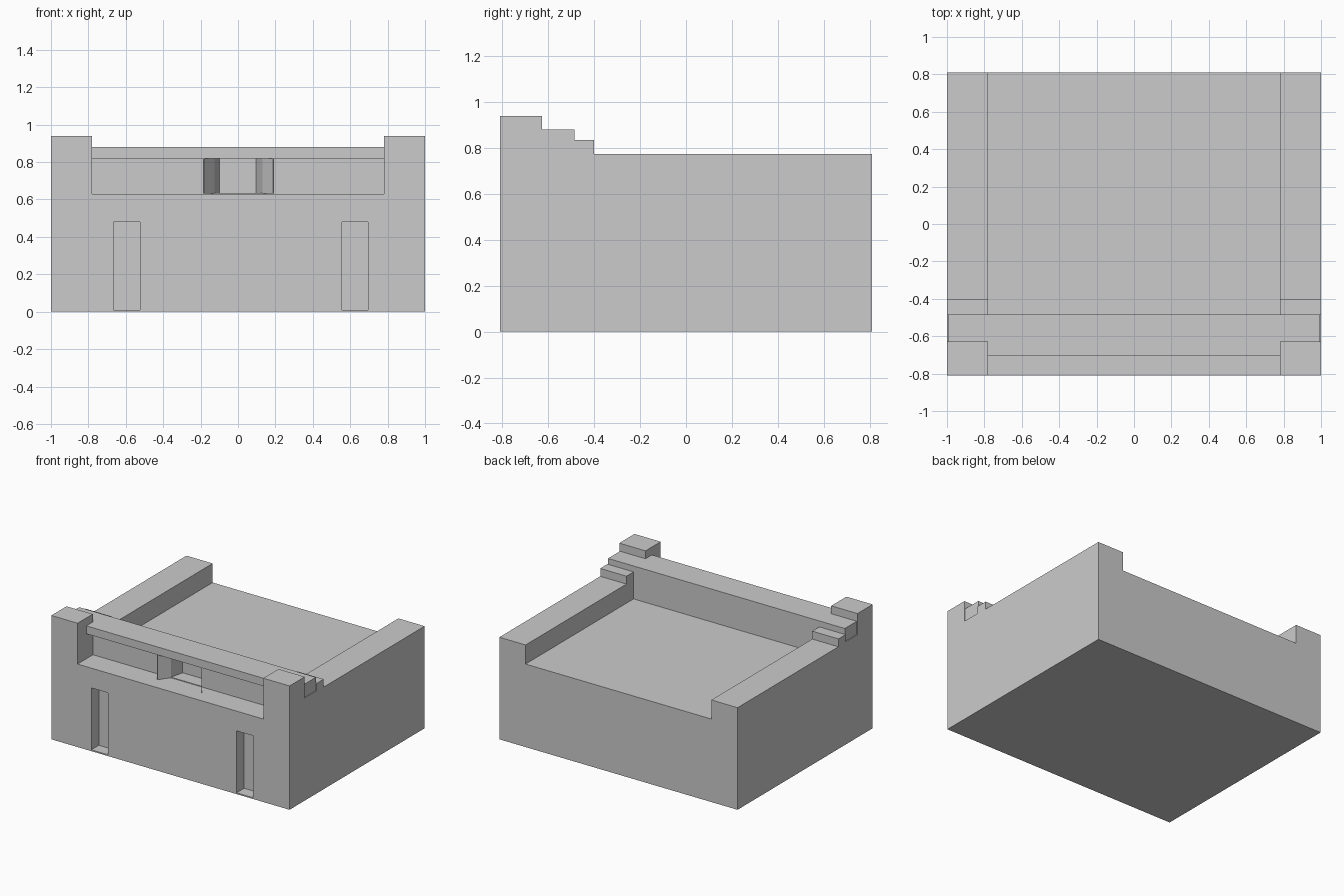
import bpy, bmesh
from mathutils import Vector

if "Cube" in bpy.data.objects:
    bpy.data.objects.remove(bpy.data.objects["Cube"])


def prism(name, pts, axis, lo, hi):
    """Extrude a 2D outline: axis 'x' takes (y, z) points, axis 'z' takes (x, y)."""
    def place(p, h):
        return (h, p[0], p[1]) if axis == 'x' else (p[0], p[1], h)
    bm = bmesh.new()
    face = bm.faces.new([bm.verts.new(place(p, lo)) for p in pts])
    new = bmesh.ops.extrude_face_region(bm, geom=[face])['geom']
    shift = Vector(place((0, 0), hi - lo))
    bmesh.ops.translate(bm, vec=shift, verts=[v for v in new if isinstance(v, bmesh.types.BMVert)])
    bmesh.ops.recalc_face_normals(bm, faces=bm.faces)
    me = bpy.data.meshes.new(name)
    bm.to_mesh(me)
    bm.free()
    ob = bpy.data.objects.new(name, me)
    bpy.context.collection.objects.link(ob)
    return ob


def box(name, x0, x1, y0, y1, z0, z1):
    return prism(name, [(x0, y0), (x1, y0), (x1, y1), (x0, y1)], 'z', z0, z1)


def boolean(target, tool, op):
    tool.hide_render = True
    mod = target.modifiers.new(op, 'BOOLEAN')
    mod.operation, mod.solver, mod.object = op, 'EXACT', tool
    bpy.context.view_layer.objects.active = target
    bpy.ops.object.modifier_apply(modifier=mod.name)
    bpy.data.objects.remove(tool)


# Middle of the building: front terrace, recessed wall with lintel, roof floor
body = prism("building", [(-.81, 0), (.81, 0), (.81, .63), (-.485, .63), (-.485, .88),
                          (-.705, .88), (-.705, .82), (-.625, .82), (-.625, .63),
                          (-.81, .63)], 'x', -.78, .78)

# Stepped side walls with corner towers
side = [(-.81, 0), (.81, 0), (.81, .775), (-.4, .775), (-.4, .835), (-.485, .835),
        (-.485, .88), (-.628, .88), (-.628, .94), (-.81, .94)]
for s in (-1, 1):
    boolean(body, prism("side_wall", side, 'x', *sorted((s * .78, s))), 'UNION')

# Slightly inset beam ends
for s in (-1, 1):
    x0, x1 = sorted((s * .994, s * 1.1))
    boolean(body, box("beam_inset", x0, x1, -.628, -.485, .78, .9), 'DIFFERENCE')

# Ground floor door recesses
for cx in (-.595, .625):
    boolean(body, box("door_recess", cx - .07, cx + .07, -.9, -.72, .01, .48), 'DIFFERENCE')

# Tapered balcony doorway
boolean(body, prism("doorway", [(-.125, -.66), (.13, -.66), (.13, -.625), (.097, -.52),
                                (-.1, -.52), (-.125, -.625)], 'z', .635, .82), 'DIFFERENCE')

# Open balcony door leaves
for s, name in ((-1, "left_door_leaf"), (1, "right_door_leaf")):
    hinge, tip = .0025 + s * .1275, .0025 + s * .185
    prism(name, [(hinge, -.625), (tip, -.706), (tip + s * .004, -.704),
                 (hinge + s * .004, -.623)], 'z', .631, .819)
